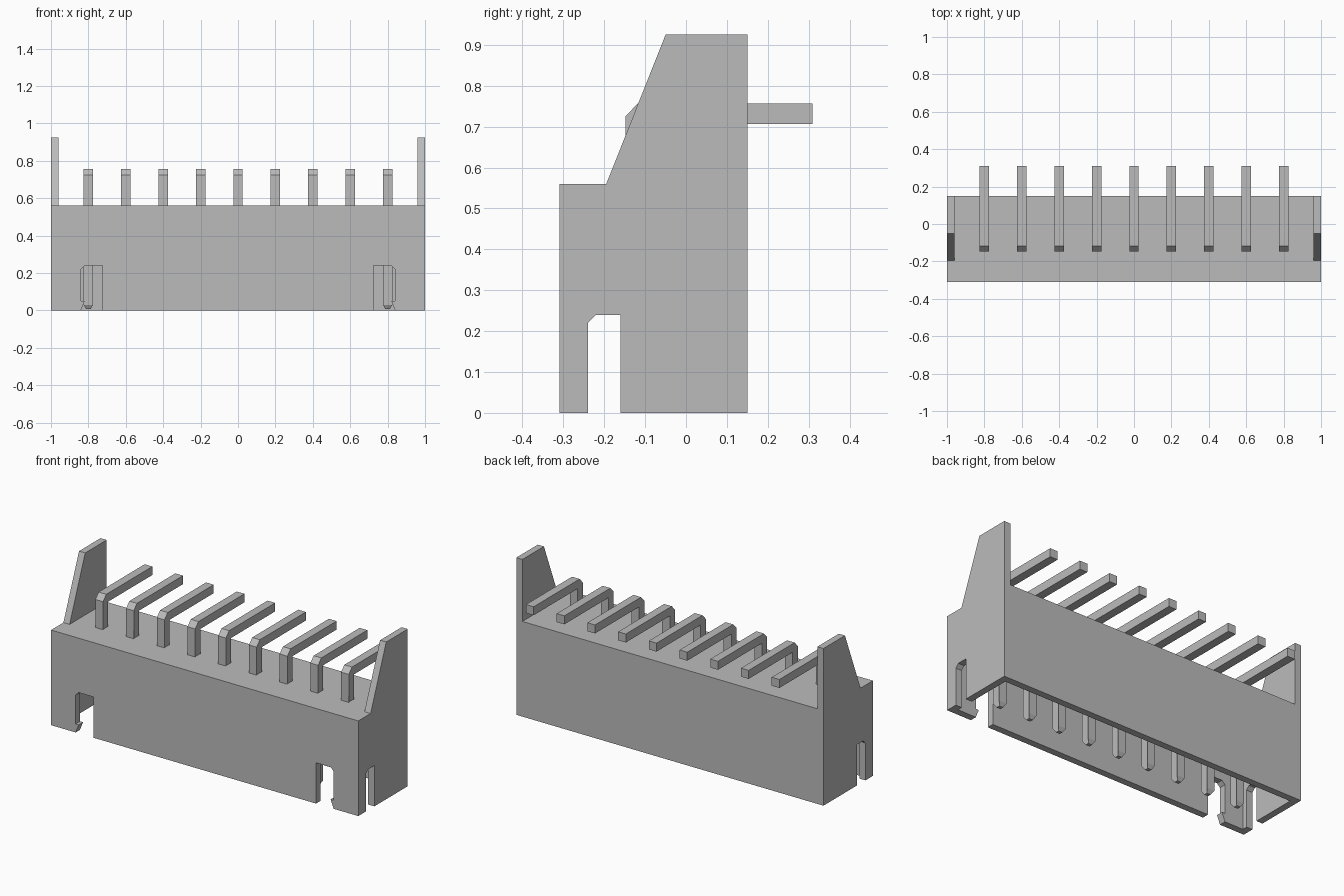
import bpy, bmesh
from mathutils import Vector

cube = bpy.data.objects.get("Cube")
if cube:
    bpy.data.objects.remove(cube, do_unlink=True)

grey = bpy.data.materials.new("mid grey")
grey.use_nodes = True
grey.diffuse_color = (0.5, 0.5, 0.5, 1)
grey.node_tree.nodes["Principled BSDF"].inputs["Base Color"].default_value = (0.5, 0.5, 0.5, 1)


def prism(name, outline, axis, start, end):
    """Extrude an outline along x (points are y, z) or along y (points are x, z)."""
    bm = bmesh.new()
    place = (lambda a, b: (start, a, b)) if axis == "x" else (lambda a, b: (a, start, b))
    face = bm.faces.new([bm.verts.new(place(a, b)) for a, b in outline])
    step = Vector((end - start, 0, 0) if axis == "x" else (0, end - start, 0))
    moved = bmesh.ops.extrude_face_region(bm, geom=[face])["geom"]
    bmesh.ops.translate(bm, vec=step, verts=[v for v in moved if isinstance(v, bmesh.types.BMVert)])
    bmesh.ops.recalc_face_normals(bm, faces=bm.faces)
    mesh = bpy.data.meshes.new(name)
    bm.to_mesh(mesh)
    bm.free()
    mesh.materials.append(grey)
    obj = bpy.data.objects.new(name, mesh)
    bpy.context.collection.objects.link(obj)
    return obj


def rectangle(a0, a1, b0, b1):
    return [(a0, b0), (a1, b0), (a1, b1), (a0, b1)]


def combine(target, tool, operation):
    mod = target.modifiers.new(tool.name, "BOOLEAN")
    mod.operation = operation
    mod.solver = "EXACT"
    mod.object = tool
    tool.hide_render = True
    bpy.context.view_layer.objects.active = target
    bpy.ops.object.modifier_apply(modifier=mod.name)
    bpy.data.objects.remove(tool, do_unlink=True)


FRONT, BACK, TOP, WALL = -0.31, 0.15, 0.56, 0.04

# Housing: full-height end profile, trimmed between the two end fins
end_profile = [(FRONT, 0), (BACK, 0), (BACK, 0.925), (-0.05, 0.925), (-0.195, TOP), (FRONT, TOP)]
housing = prism("housing", end_profile, "x", -1, 1)
combine(housing, prism("fin_gap", rectangle(-0.5, 0.5, TOP, 1.2), "x", -1 + WALL, 1 - WALL), "DIFFERENCE")

# Socket open at the bottom
socket = rectangle(FRONT + WALL, BACK - WALL, -0.1, 0.43)
combine(housing, prism("socket", socket, "x", -1 + WALL, 1 - WALL), "DIFFERENCE")

# Latch slots in the front wall, each with a small barb, and slots in the end walls
front_slot = [(0.725, -0.1), (0.84, -0.1), (0.84, 0), (0.82, 0.05), (0.84, 0.05),
              (0.84, 0.22), (0.82, 0.24), (0.725, 0.24)]
side_slot = [(-0.24, -0.1), (-0.16, -0.1), (-0.16, 0.24), (-0.22, 0.24), (-0.24, 0.22)]
for side in (-1, 1):
    outline = [(side * x, z) for x, z in front_slot]
    combine(housing, prism("front_slot", outline, "y", FRONT - 0.1, FRONT + WALL + 0.02), "DIFFERENCE")
    combine(housing, prism("side_slot", side_slot, "x", side * 0.94, side * 1.1), "DIFFERENCE")

# Row of bent pins with tapered lower tips
pin_profile = [(-0.135, 0.008), (-0.113, 0.008), (-0.1, 0.03), (-0.1, 0.707), (0.31, 0.707),
               (0.31, 0.757), (-0.118, 0.757), (-0.148, 0.725), (-0.148, 0.03)]
for i in range(9):
    pin = prism(f"pin_{i + 1}", pin_profile, "x", -0.025, 0.025)
    for v in pin.data.vertices:
        if v.co.z < 0.02:
            v.co.x *= 0.5
    pin.location.x = (i - 4) * 0.2
